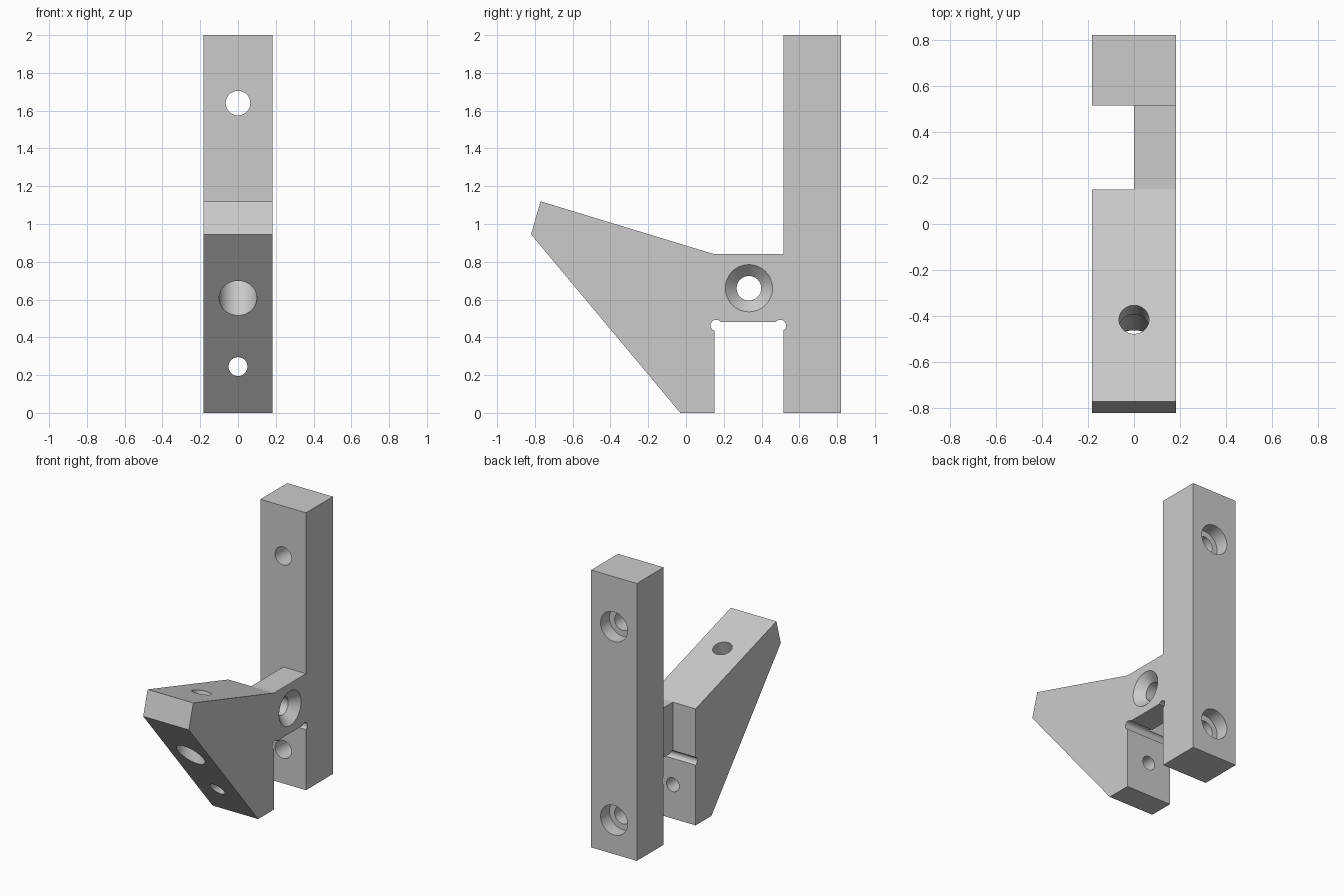
import bpy, bmesh, math
from mathutils import Vector, Matrix

if "Cube" in bpy.data.objects:
    bpy.data.objects.remove(bpy.data.objects["Cube"], do_unlink=True)

HALF = 0.182                    # half width of the bracket
SLOT_FRONT, SLOT_BACK, SLOT_TOP = 0.15, 0.515, 0.48
BACK = 0.82

grey = bpy.data.materials.new("plain grey")
grey.use_nodes = True
grey.diffuse_color = (0.6, 0.6, 0.6, 1)
grey.node_tree.nodes["Principled BSDF"].inputs["Base Color"].default_value = grey.diffuse_color


def finish(name, bm):
    bmesh.ops.recalc_face_normals(bm, faces=bm.faces)
    mesh = bpy.data.meshes.new(name)
    bm.to_mesh(mesh)
    bm.free()
    mesh.materials.append(grey)
    obj = bpy.data.objects.new(name, mesh)
    bpy.context.collection.objects.link(obj)
    return obj


def prism(name, points, offset):
    """Extrude a planar outline of 3D points by an offset."""
    bm = bmesh.new()
    face = bm.faces.new([bm.verts.new(p) for p in points])
    grown = bmesh.ops.extrude_face_region(bm, geom=[face])["geom"]
    verts = [g for g in grown if isinstance(g, bmesh.types.BMVert)]
    bmesh.ops.translate(bm, verts=verts, vec=offset)
    return finish(name, bm)


def lathe(name, origin, axis, profile, sides=48):
    """Revolve (radius, depth) pairs around an axis."""
    bm = bmesh.new()
    rings = []
    for r, d in profile:
        angles = [math.tau * i / sides for i in range(sides)]
        rings.append([bm.verts.new((r * math.cos(a), r * math.sin(a), d)) for a in angles])
    for low, high in zip(rings, rings[1:]):
        for i in range(sides):
            j = (i + 1) % sides
            bm.faces.new((low[i], low[j], high[j], high[i]))
    bm.faces.new(rings[0])
    bm.faces.new(rings[-1])
    turn = Vector(axis).to_track_quat("Z", "Y").to_matrix().to_4x4()
    bm.transform(Matrix.Translation(origin) @ turn)
    return finish(name, bm)


# Solid side outline: sloping arm, bridge and tall post
side = [(-0.03, 0), (BACK, 0), (BACK, 2), (SLOT_BACK, 2), (SLOT_BACK, 0.84),
        (SLOT_FRONT, 0.84), (-0.77, 1.12), (-0.82, 0.945)]
bracket = prism("bracket", [(-HALF, y, z) for y, z in side], (2 * HALF, 0, 0))

# Slot under the bridge, joined with the open pocket on the right half
step = [(-0.3, -0.2), (0.3, -0.2), (0.3, SLOT_TOP), (0, SLOT_TOP), (0, 1.3), (-0.3, 1.3)]
cutters = [prism("slot_cutter", [(x, SLOT_FRONT, z) for x, z in step],
                 (0, SLOT_BACK - SLOT_FRONT, 0))]

# Round reliefs in the slot corners
for y in (0.16, 0.5):
    cutters.append(lathe("relief_cutter", (-0.3, y, 0.463), (1, 0, 0),
                         [(0.03, 0), (0.03, 0.6)], 32))

# Counterbored mounting holes in the post
for z in (0.245, 1.64):
    cutters.append(lathe("post_hole_cutter", (0, BACK, z), (0, -1, 0),
                         [(0.107, -0.1), (0.107, 0.1), (0.065, 0.1), (0.065, 0.4)]))

# Small hole through the front leg
cutters.append(lathe("leg_hole_cutter", (0, -0.5, 0.245), (0, 1, 0), [(0.05, 0), (0.05, 0.75)]))

# Countersunk hole through the bridge
cutters.append(lathe("bridge_hole_cutter", (HALF, 0.333, 0.66), (-1, 0, 0),
                     [(0.145, -0.02), (0.065, 0.06), (0.065, 0.25)]))

# Counterbored hole square to the arm's top slope
cutters.append(lathe("arm_hole_cutter", (0, -0.415, 1.012), (0, -0.291, -0.957),
                     [(0.065, -0.15), (0.065, 0.135), (0.1, 0.135), (0.1, 0.65)]))

# Cut everything away and drop the cutters
bpy.context.view_layer.objects.active = bracket
for cutter in cutters:
    cutter.hide_render = True
    mod = bracket.modifiers.new("cut", "BOOLEAN")
    mod.operation, mod.solver, mod.object = "DIFFERENCE", "EXACT", cutter
    bpy.ops.object.modifier_apply(modifier=mod.name)
    bpy.data.objects.remove(cutter, do_unlink=True)

# Smooth bores, crisp edges
bpy.ops.object.select_all(action="DESELECT")
bracket.select_set(True)
bpy.ops.object.shade_smooth_by_angle(angle=math.radians(12))
